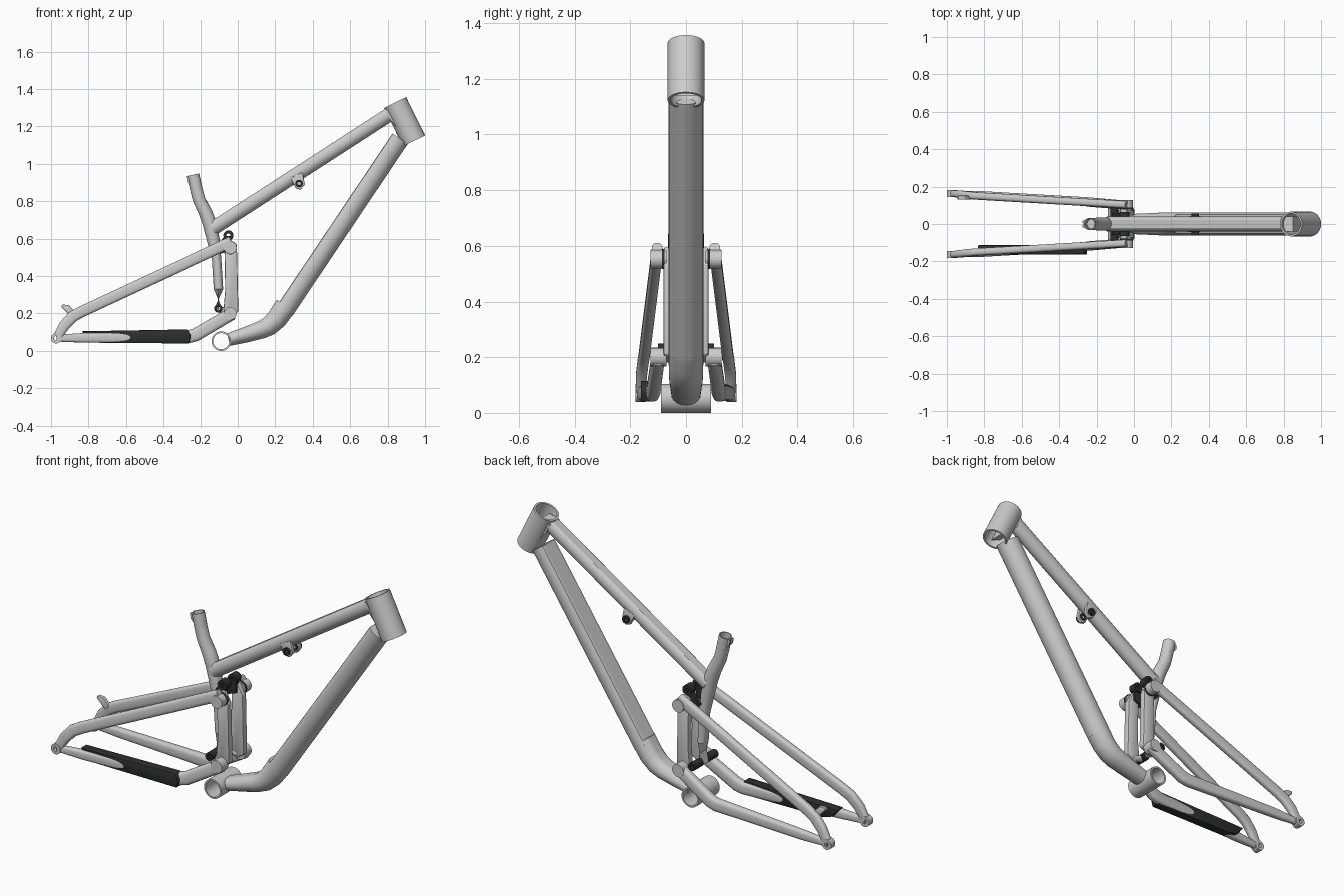
import bpy, bmesh, math
from mathutils import Vector

if "Cube" in bpy.data.objects:
    bpy.data.objects.remove(bpy.data.objects["Cube"])

dark = bpy.data.materials.new("dark_rubber")
dark.diffuse_color = (0.025, 0.03, 0.028, 1)
dark.use_nodes = True
dark.node_tree.nodes["Principled BSDF"].inputs["Base Color"].default_value = dark.diffuse_color


def finish(name, bm, mat=None, angle=32):
    bmesh.ops.recalc_face_normals(bm, faces=bm.faces)
    me = bpy.data.meshes.new(name)
    bm.to_mesh(me)
    bm.free()
    ob = bpy.data.objects.new(name, me)
    bpy.context.collection.objects.link(ob)
    if mat:
        me.materials.append(mat)
    bpy.ops.object.select_all(action='DESELECT')
    bpy.context.view_layer.objects.active = ob
    ob.select_set(True)
    bpy.ops.object.shade_smooth_by_angle(angle=math.radians(angle))
    return ob


def sweep(name, stations, clip=1.0, power=1.0, n=32, caps=True):
    """Tube through stations (x, y, z, half width, half height), flattened on top at clip."""
    bm = bmesh.new()
    pts = [Vector(s[:3]) for s in stations]
    rings = []
    for i, s in enumerate(stations):
        d0 = (pts[i] - pts[i - 1]).normalized() if i else (pts[1] - pts[0]).normalized()
        d1 = (pts[i + 1] - pts[i]).normalized() if i < len(pts) - 1 else d0
        t = (d0 + d1).normalized()
        miter = 1 / max(0.7, t.dot(d1))
        side = (Vector((0, 1, 0)) - t * t.y).normalized()
        up = side.cross(t)
        up = up if up.z > 0 else -up
        ring = []
        for k in range(n):
            a = 2 * math.pi * k / n
            c, q = math.cos(a), math.sin(a)
            u = math.copysign(abs(c) ** power, c)
            v = min(math.copysign(abs(q) ** power, q), clip)
            ring.append(bm.verts.new(pts[i] + side * u * s[3] + up * v * s[4] * miter))
        rings.append(ring)
    for a, b in zip(rings, rings[1:]):
        for k in range(n):
            bm.faces.new((a[k], a[(k + 1) % n], b[(k + 1) % n], b[k]))
    if caps:
        bm.faces.new(rings[0])
        bm.faces.new(rings[-1])
    return finish(name, bm)


def rod(name, a, b, r, inner=0, mat=None, n=40):
    """Solid or hollow cylinder between two points."""
    a, b = Vector(a), Vector(b)
    q = (b - a).to_track_quat('Z', 'Y')
    bm = bmesh.new()
    loops = []
    for p, rad in ((a, r), (b, r)) + (((b, inner), (a, inner)) if inner else ()):
        loops.append([bm.verts.new(p + q @ Vector((rad * math.cos(2 * math.pi * k / n),
                      rad * math.sin(2 * math.pi * k / n), 0))) for k in range(n)])
    pairs = list(zip(loops, loops[1:])) + ([(loops[-1], loops[0])] if inner else [])
    for l, m in pairs:
        for k in range(n):
            bm.faces.new((l[k], l[(k + 1) % n], m[(k + 1) % n], m[k]))
    if not inner:
        bm.faces.new(loops[0])
        bm.faces.new(loops[1])
    return finish(name, bm, mat)


def plate(name, outline, y0, y1, bevel=0.006, mat=None):
    """Flat plate with an x-z outline, extruded along y."""
    bm = bmesh.new()
    f = bm.faces.new([bm.verts.new((x, y0, z)) for x, z in outline])
    ext = bmesh.ops.extrude_face_region(bm, geom=[f])
    bmesh.ops.translate(bm, vec=(0, y1 - y0, 0),
                        verts=[v for v in ext['geom'] if isinstance(v, bmesh.types.BMVert)])
    if bevel:
        bmesh.ops.bevel(bm, geom=bm.edges[:], offset=bevel, segments=2, affect='EDGES', profile=0.5)
    return finish(name, bm, mat)


# Head tube and bottom bracket shell
rod("head_tube", (0.84, 0, 1.328), (0.941, 0, 1.123), 0.066, 0.056, n=48)
rod("bottom_bracket", (-0.088, -0.09, 0.052), (-0.088, 0.09, 0.052), 0.052, 0.043, n=48)

# Main tubes
sweep("top_tube", [(-0.14, 0, 0.655, 0.04, 0.042), (0.81, 0, 1.269, 0.04, 0.042)], clip=0.8)
sweep("down_tube", [(0.24, 0, 0.222, 0.062, 0.062), (0.857, 0, 1.142, 0.062, 0.062)], clip=0.6)
sweep("lower_down_tube", [(-0.05, 0, 0.062, 0.052, 0.036), (0.04, 0, 0.088, 0.056, 0.044),
                          (0.125, 0, 0.115, 0.06, 0.05), (0.165, 0, 0.135, 0.061, 0.054),
                          (0.205, 0, 0.172, 0.062, 0.058), (0.254, 0, 0.243, 0.062, 0.062)], clip=0.9)
sweep("seat_tube", [(-0.225, 0, 0.88, 0.033, 0.033), (-0.207, 0, 0.81, 0.033, 0.033),
                    (-0.172, 0, 0.74, 0.036, 0.036), (-0.15, 0, 0.68, 0.036, 0.037),
                    (-0.13, 0, 0.59, 0.034, 0.034), (-0.113, 0, 0.49, 0.032, 0.025),
                    (-0.103, 0, 0.33, 0.032, 0.025), (-0.104, 0, 0.22, 0.03, 0.024)])
rod("seat_tube_collar", (-0.222, 0, 0.868), (-0.238, 0, 0.942), 0.033, 0.027)
for s in (1, -1):
    plate("seat_clamp_ear", [(-0.262, 0.93), (-0.275, 0.935), (-0.272, 0.905), (-0.255, 0.885)],
          s * 0.006, s * 0.018, 0.002)

# Gusset filling the corner behind the head tube
plate("head_gusset", [(0.79, 1.285), (0.85, 1.3), (0.93, 1.14), (0.875, 1.16), (0.815, 1.235)],
      -0.04, 0.04, 0)

# Shock mount under the top tube
for s in (1, -1):
    plate("shock_mount_tab", [(0.28, 0.925), (0.345, 0.955), (0.358, 0.89), (0.335, 0.862), (0.31, 0.868)],
          s * 0.02, s * 0.042, 0.004)
    rod("shock_mount_bolt", (0.327, s * 0.016, 0.895), (0.327, s * 0.055, 0.895), 0.02, 0.009, dark, 24)

# Rear triangle, both sides
for s in (1, -1):
    sweep("seat_stay", [(-0.035, s * 0.103, 0.583, 0.02, 0.03), (-0.84, s * 0.15, 0.208, 0.02, 0.03),
                        (-0.885, s * 0.154, 0.183, 0.02, 0.03), (-0.93, s * 0.16, 0.135, 0.02, 0.028),
                        (-0.965, s * 0.163, 0.075, 0.018, 0.024)], power=0.7)
    sweep("chain_stay", [(-0.97, s * 0.163, 0.068, 0.014, 0.018), (-0.82, s * 0.156, 0.07, 0.02, 0.026),
                         (-0.265, s * 0.12, 0.075, 0.024, 0.034), (-0.225, s * 0.116, 0.086, 0.025, 0.035),
                         (-0.03, s * 0.1, 0.2, 0.024, 0.034)], power=0.7)
    rod("dropout", (-0.972, s * 0.145, 0.068), (-0.972, s * 0.182, 0.068), 0.028, 0.012)
    plate("rocker_plate", [(-0.072, 0.575), (-0.04, 0.597), (-0.004, 0.53), (0.003, 0.21),
                           (-0.05, 0.178), (-0.076, 0.22), (-0.067, 0.33)], s * 0.045, s * 0.08)
    rod("upper_pivot", (-0.04, s * 0.07, 0.552), (-0.04, s * 0.128, 0.552), 0.034)
    rod("lower_pivot", (-0.04, s * 0.07, 0.2), (-0.04, s * 0.128, 0.2), 0.034)
    rod("upper_pivot_bearing", (-0.04, s * 0.077, 0.552), (-0.04, s * 0.087, 0.552), 0.036, 0, dark)
    rod("rocker_bearing", (-0.104, s * 0.028, 0.227), (-0.104, s * 0.1, 0.227), 0.022, 0.01, dark)
    rod("rocker_foot", (-0.104, s * 0.055, 0.225), (-0.04, s * 0.06, 0.2), 0.018)
    rod("shock_link_bolt", (-0.05, s * 0.022, 0.617), (-0.05, s * 0.065, 0.617), 0.027, 0.011, dark)
    plate("shock_link", [(-0.12, 0.55), (-0.07, 0.615), (-0.035, 0.615), (-0.035, 0.54), (-0.09, 0.52)],
          s * 0.034, s * 0.06, 0.003, dark)

# Chain guard on one chain stay, brake tab on the other
plate("chain_guard", [(-0.835, 0.105), (-0.27, 0.115), (-0.25, 0.08), (-0.26, 0.04), (-0.74, 0.043),
                      (-0.8, 0.06)], -0.162, -0.113, 0.004, dark)
plate("brake_tab", [(-0.945, 0.235), (-0.94, 0.248), (-0.905, 0.245), (-0.87, 0.205), (-0.895, 0.185)],
      0.13, 0.152, 0.004)
